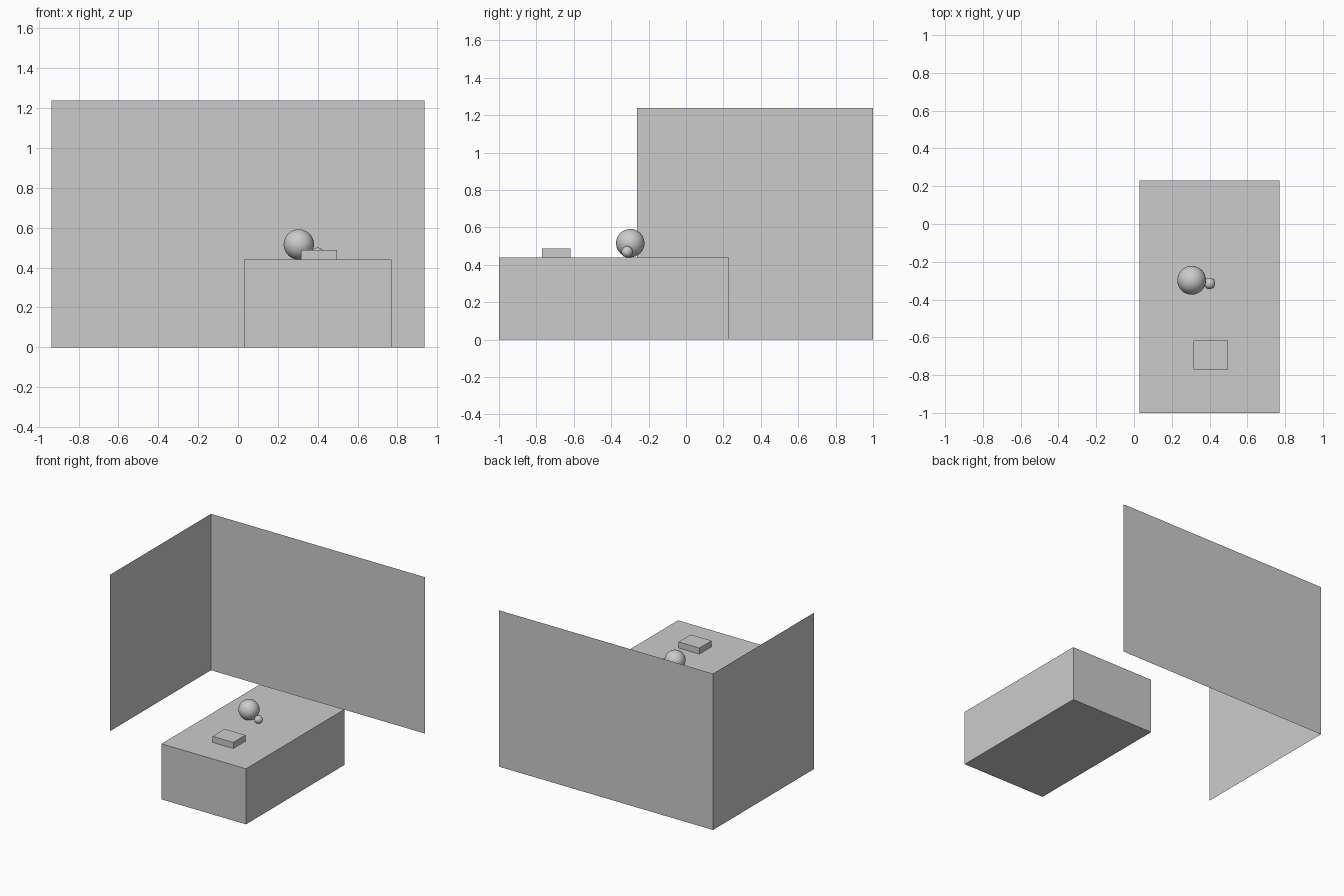
import bpy
import bmesh

if "Cube" in bpy.data.objects:
    bpy.data.objects.remove(bpy.data.objects["Cube"])


def make(name, bm):
    mesh = bpy.data.meshes.new(name)
    bm.to_mesh(mesh)
    bm.free()
    obj = bpy.data.objects.new(name, mesh)
    bpy.context.collection.objects.link(obj)
    return obj


def box(name, lo, hi):
    bm = bmesh.new()
    bmesh.ops.create_cube(bm, size=1)
    for v in bm.verts:
        v.co = [(a + b) / 2 + c * (b - a) for a, b, c in zip(lo, hi, v.co)]
    return make(name, bm)


def ball(name, centre, radius):
    bm = bmesh.new()
    bmesh.ops.create_uvsphere(bm, u_segments=32, v_segments=16, radius=radius)
    bmesh.ops.translate(bm, verts=bm.verts, vec=centre)
    for f in bm.faces:
        f.smooth = True
    return make(name, bm)


def wall(name, start, end, height):
    # thin single-sheet wall standing on the ground
    bm = bmesh.new()
    corners = [(*start, 0), (*end, 0), (*end, height), (*start, height)]
    bm.faces.new([bm.verts.new(c) for c in corners])
    return make(name, bm)


TOP = 0.44

# room walls
wall("back_wall", (-0.937, 1.0), (0.937, 1.0), 1.238)
wall("left_wall", (-0.937, -0.262), (-0.937, 1.0), 1.238)

# table block and the items on it
box("table", (0.03, -1.0, 0), (0.77, 0.23, TOP))
box("small_block", (0.315, -0.77, TOP), (0.498, -0.617, 0.488))
ball("large_ball", (0.305, -0.298, TOP + 0.076), 0.076)
ball("small_ball", (0.40, -0.315, TOP + 0.03), 0.03)
